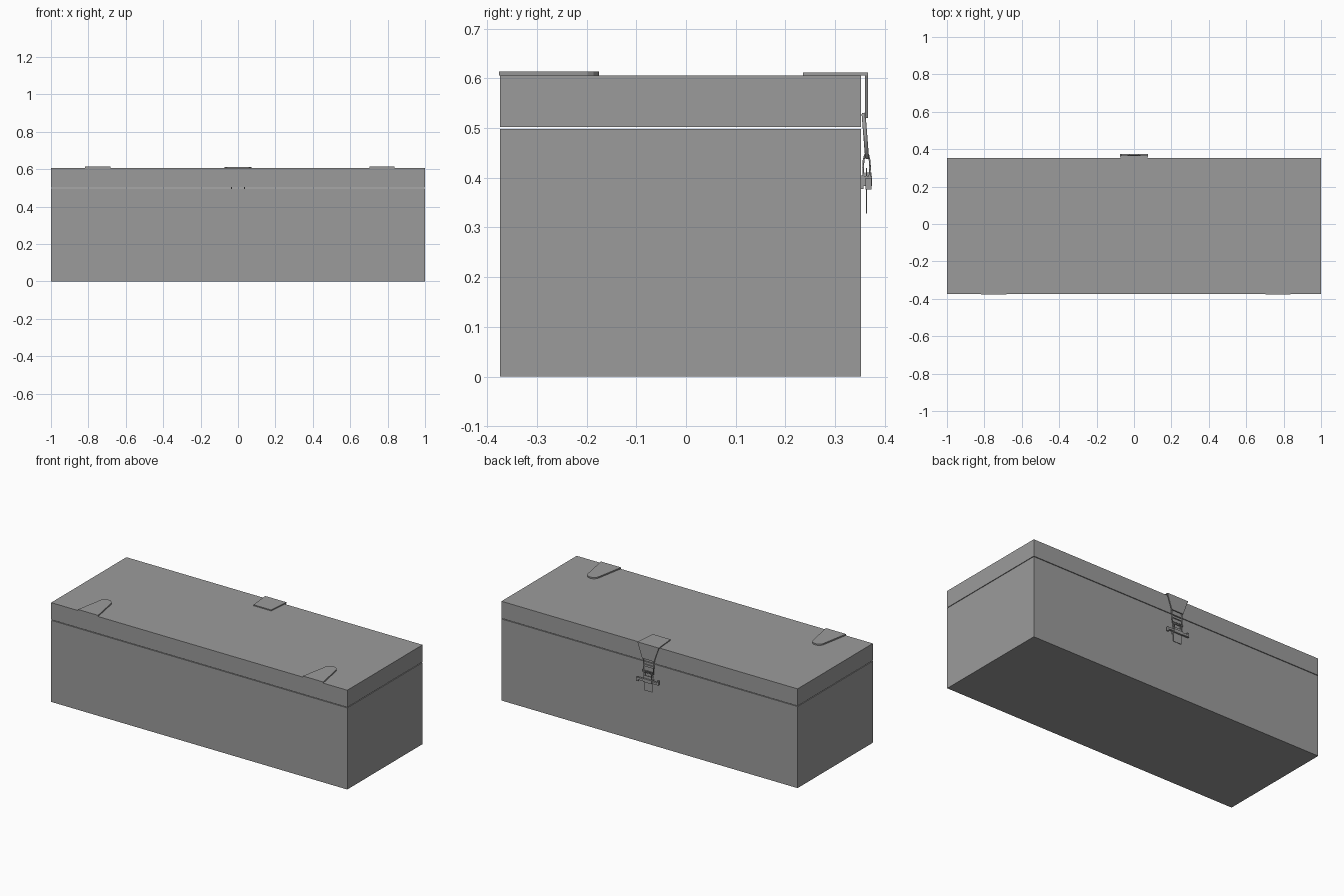
import bpy, bmesh, math
from mathutils import Vector

cube = bpy.data.objects.get("Cube")
if cube:
    bpy.data.objects.remove(cube, do_unlink=True)

grey = bpy.data.materials.new("plain grey")
grey.use_nodes = True
colour = (0.33, 0.33, 0.33, 1)
grey.diffuse_color = colour
grey.node_tree.nodes["Principled BSDF"].inputs["Base Color"].default_value = colour


def finish(name, bm):
    bmesh.ops.recalc_face_normals(bm, faces=bm.faces)
    mesh = bpy.data.meshes.new(name)
    bm.to_mesh(mesh)
    bm.free()
    mesh.materials.append(grey)
    obj = bpy.data.objects.new(name, mesh)
    bpy.context.scene.collection.objects.link(obj)
    return obj


def box(name, low, high):
    bm = bmesh.new()
    bmesh.ops.create_cube(bm, size=1)
    low, high = Vector(low), Vector(high)
    for v in bm.verts:
        v.co = (low + high) / 2 + v.co * (high - low)
    return finish(name, bm)


def plate(name, outline, offset):
    """Extrude a flat outline along the offset."""
    bm = bmesh.new()
    face = bm.faces.new([bm.verts.new(p) for p in outline])
    new = bmesh.ops.extrude_face_region(bm, geom=[face])["geom"]
    bmesh.ops.translate(bm, vec=offset,
                        verts=[g for g in new if isinstance(g, bmesh.types.BMVert)])
    return finish(name, bm)


def wire(name, points, radius, closed=True):
    curve = bpy.data.curves.new(name, "CURVE")
    curve.dimensions = "3D"
    curve.bevel_depth = radius
    curve.bevel_resolution = 1
    curve.use_fill_caps = True
    spline = curve.splines.new("POLY")
    spline.points.add(len(points) - 1)
    for p, co in zip(spline.points, points):
        p.co = (*co, 1)
    spline.use_cyclic_u = closed
    curve.materials.append(grey)
    obj = bpy.data.objects.new(name, curve)
    bpy.context.scene.collection.objects.link(obj)


# Chest body and lid, with a narrow seam between them
FRONT, BACK, TOP = -0.374, 0.352, 0.606
box("chest_body", (-1, FRONT, 0), (1, BACK, 0.498))
box("chest_lid", (-1, FRONT, 0.502), (1, BACK, TOP))

# Tapered hinge straps with round tips
for name, x in (("right_hinge_strap", -0.75), ("left_hinge_strap", 0.77)):
    outline = [(x - 0.068, -0.376, TOP), (x + 0.068, -0.376, TOP)]
    for i in range(9):
        a = math.pi * i / 8
        outline.append((x + 0.038 * math.cos(a), -0.213 + 0.038 * math.sin(a), TOP))
    plate(name, outline, (0, 0, 0.008))

# Hasp: top plate folding down over the back edge
plate("hasp_top_plate",
      [(-0.072, 0.366, TOP), (0.072, 0.366, TOP), (0.06, 0.235, TOP), (-0.06, 0.235, TOP)],
      (0, 0, 0.006))
plate("hasp_drop_plate",
      [(-0.072, 0.36, 0.612), (0.072, 0.36, 0.612), (0.04, 0.36, 0.52), (-0.04, 0.36, 0.52)],
      (0, 0.006, 0))

# Link hanging from the hasp
wire("hasp_link", [(-0.036, 0.357, 0.528), (0.036, 0.357, 0.528),
                   (0.034, 0.364, 0.44), (-0.034, 0.364, 0.44)], 0.004)
box("link_crossbar", (-0.036, 0.357, 0.475), (0.036, 0.364, 0.487))

# Latch loop, bowed away from the wall
for side in (-1, 1):
    wire("latch_loop_" + ("right" if side < 0 else "left"),
         [(side * 0.026, 0.363 + 0.007 * math.sin(a), 0.42 + 0.03 * math.cos(a))
          for a in (2 * math.pi * i / 12 for i in range(12))], 0.002)
wire("latch_loop_top", [(-0.026, 0.363, 0.448), (0.026, 0.363, 0.448)], 0.003, False)

# Latch base, cross pin with turned ends, and hanging tongue
box("latch_base", (-0.03, 0.35, 0.377), (0.03, 0.357, 0.405))
box("cross_pin", (-0.07, 0.361, 0.386), (0.07, 0.373, 0.399))
box("pin_keeper", (-0.03, 0.352, 0.383), (0.03, 0.374, 0.403))
box("pin_right_end", (-0.075, 0.361, 0.386), (-0.064, 0.373, 0.411))
box("pin_left_end", (0.064, 0.361, 0.376), (0.075, 0.373, 0.399))
box("latch_tongue", (-0.028, 0.362, 0.328), (0.028, 0.364, 0.42))
